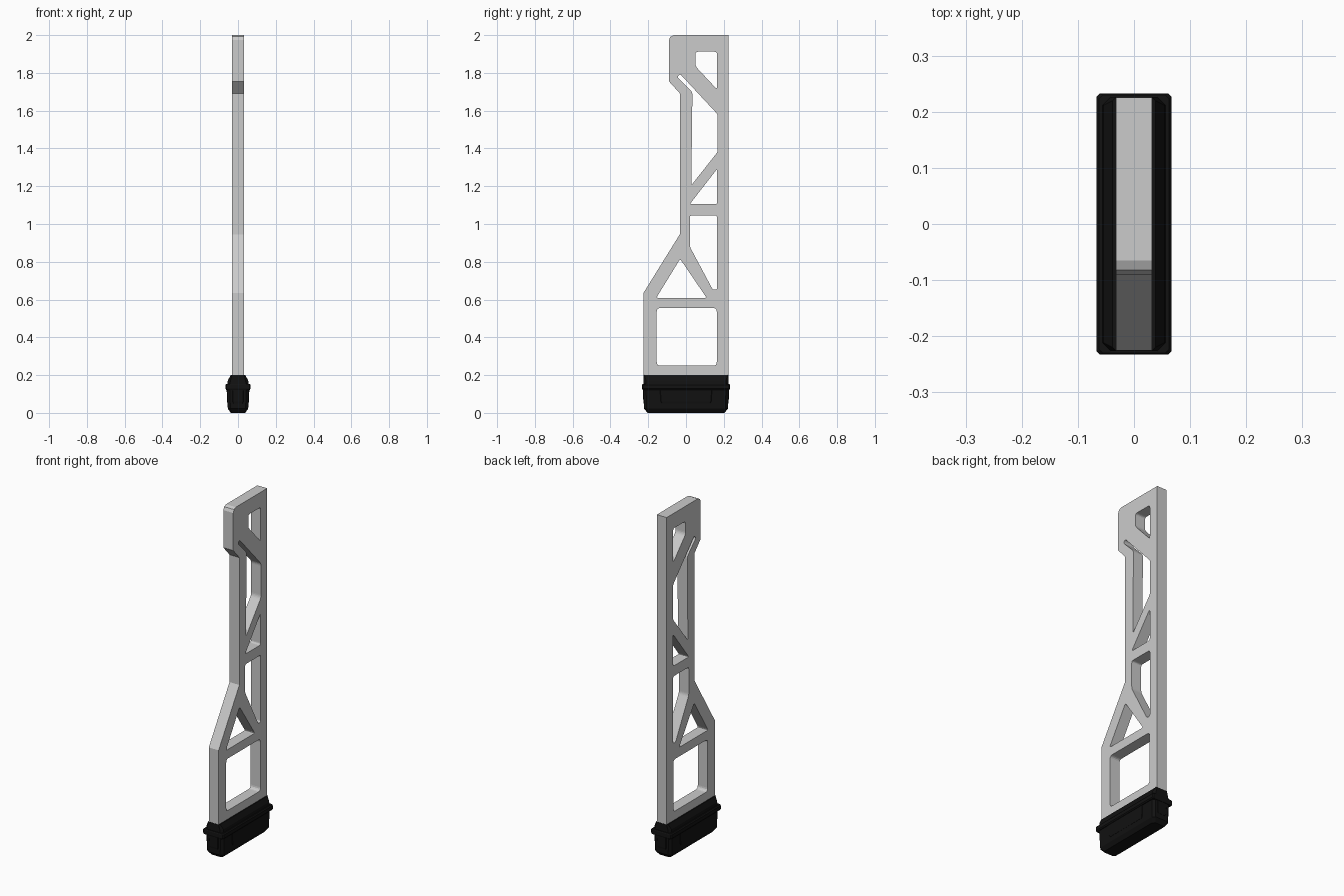
import bpy, bmesh
from math import pi
from mathutils import Vector

if "Cube" in bpy.data.objects:
    bpy.data.objects.remove(bpy.data.objects["Cube"])


def fillet(points, radius, steps=4):
    """Round each corner of a closed outline; returns a denser outline."""
    pts = [Vector(p) for p in points]
    out = []
    for i, p in enumerate(pts):
        a, b = pts[i - 1] - p, pts[(i + 1) % len(pts)] - p
        r = min(radius, a.length * 0.45, b.length * 0.45)
        if r < 1e-4:
            out.append(p)
            continue
        s, e = p + a.normalized() * r, p + b.normalized() * r
        for k in range(steps + 1):
            t = k / steps
            out.append(s * (1 - t) ** 2 + p * 2 * t * (1 - t) + e * t * t)
    return out


def plate(name, outlines, half_thickness):
    """Extrude nested (y, z) outlines along x; inner outlines become holes."""
    curve = bpy.data.curves.new(name, 'CURVE')
    curve.dimensions, curve.fill_mode = '2D', 'BOTH'
    curve.extrude = half_thickness
    for pts in outlines:
        spline = curve.splines.new('POLY')
        spline.points.add(len(pts) - 1)
        for sp, p in zip(spline.points, pts):
            sp.co = (p[0], p[1], 0, 1)
        spline.use_cyclic_u = True
        spline.use_smooth = False
    obj = bpy.data.objects.new(name, curve)
    bpy.context.collection.objects.link(obj)
    obj.rotation_euler = (pi / 2, 0, pi / 2)
    bpy.ops.object.select_all(action='DESELECT')
    obj.select_set(True)
    bpy.context.view_layer.objects.active = obj
    bpy.ops.object.convert(target='MESH')
    obj = bpy.context.object
    bm = bmesh.new()
    bm.from_mesh(obj.data)
    bmesh.ops.remove_doubles(bm, verts=bm.verts, dist=1e-5)
    bmesh.ops.recalc_face_normals(bm, faces=bm.faces)
    bm.to_mesh(obj.data)
    bm.free()
    return obj


def loft(name, sections, material):
    """Stack chamfered rectangles given as (z, half x, half y, chamfer)."""
    bm = bmesh.new()
    rings = []
    for z, x, y, c in sections:
        ring = [(x, c - y), (x, y - c), (x - c, y), (c - x, y),
                (-x, y - c), (-x, c - y), (c - x, -y), (x - c, -y)]
        rings.append([bm.verts.new((px, py, z)) for px, py in ring])
    for lo, hi in zip(rings, rings[1:]):
        for i in range(8):
            j = (i + 1) % 8
            bm.faces.new((lo[i], lo[j], hi[j], hi[i]))
    bm.faces.new(rings[0][::-1])
    bm.faces.new(rings[-1])
    mesh = bpy.data.meshes.new(name)
    bm.to_mesh(mesh)
    bm.free()
    mesh.materials.append(material)
    obj = bpy.data.objects.new(name, mesh)
    bpy.context.collection.objects.link(obj)
    return obj


black = bpy.data.materials.new("black_plastic")
black.diffuse_color = (0.006, 0.006, 0.006, 1)
black.use_nodes = True
black.node_tree.nodes["Principled BSDF"].inputs["Base Color"].default_value = black.diffuse_color

# Truss plate: outer silhouette and windows, as (y, z)
outer = [(-0.225, 0.17), (0.225, 0.17), (0.225, 2.0), (-0.065, 2.0), (-0.082, 1.992),
         (-0.09, 1.975), (-0.09, 1.755), (-0.033, 1.692), (-0.033, 0.945), (-0.225, 0.635)]
windows = [
    ([(-0.155, 0.25), (0.163, 0.25), (0.163, 0.555), (-0.155, 0.555)], 0.02),
    ([(-0.158, 0.608), (0.11, 0.608), (-0.031, 0.815)], 0.012),
    ([(0.02, 1.045), (0.165, 1.045), (0.165, 0.652), (0.142, 0.652), (0.02, 0.88)], 0.012),
    ([(0.165, 1.292), (0.165, 1.105), (0.02, 1.105)], 0.012),
    ([(-0.046, 1.778), (-0.032, 1.795), (0.168, 1.58), (0.168, 1.382),
      (0.028, 1.205), (0.034, 1.698)], 0.015),
    ([(0.05, 1.912), (0.165, 1.912), (0.165, 1.712), (0.05, 1.835)], 0.015),
]
plate("truss_plate", [outer] + [fillet(p, r) for p, r in windows], 0.032)

# Base shoe, its rim, and the raised panels on its faces
loft("base_shoe", [(0.0, 0.038, 0.203, 0.012), (0.022, 0.054, 0.222, 0.014),
                   (0.135, 0.058, 0.226, 0.014), (0.172, 0.054, 0.226, 0.014),
                   (0.2, 0.038, 0.226, 0.006)], black)
loft("base_rim", [(0.122, 0.062, 0.230, 0.006), (0.128, 0.067, 0.233, 0.006),
                  (0.148, 0.067, 0.233, 0.006), (0.154, 0.062, 0.230, 0.006)], black)
loft("base_side_panels", [(0.05, 0.056, 0.13, 0.004), (0.06, 0.058, 0.135, 0.004),
                          (0.125, 0.060, 0.14, 0.004)], black)
loft("base_end_panels", [(0.05, 0.028, 0.224, 0.004), (0.06, 0.03, 0.226, 0.004),
                         (0.125, 0.032, 0.228, 0.004)], black)
